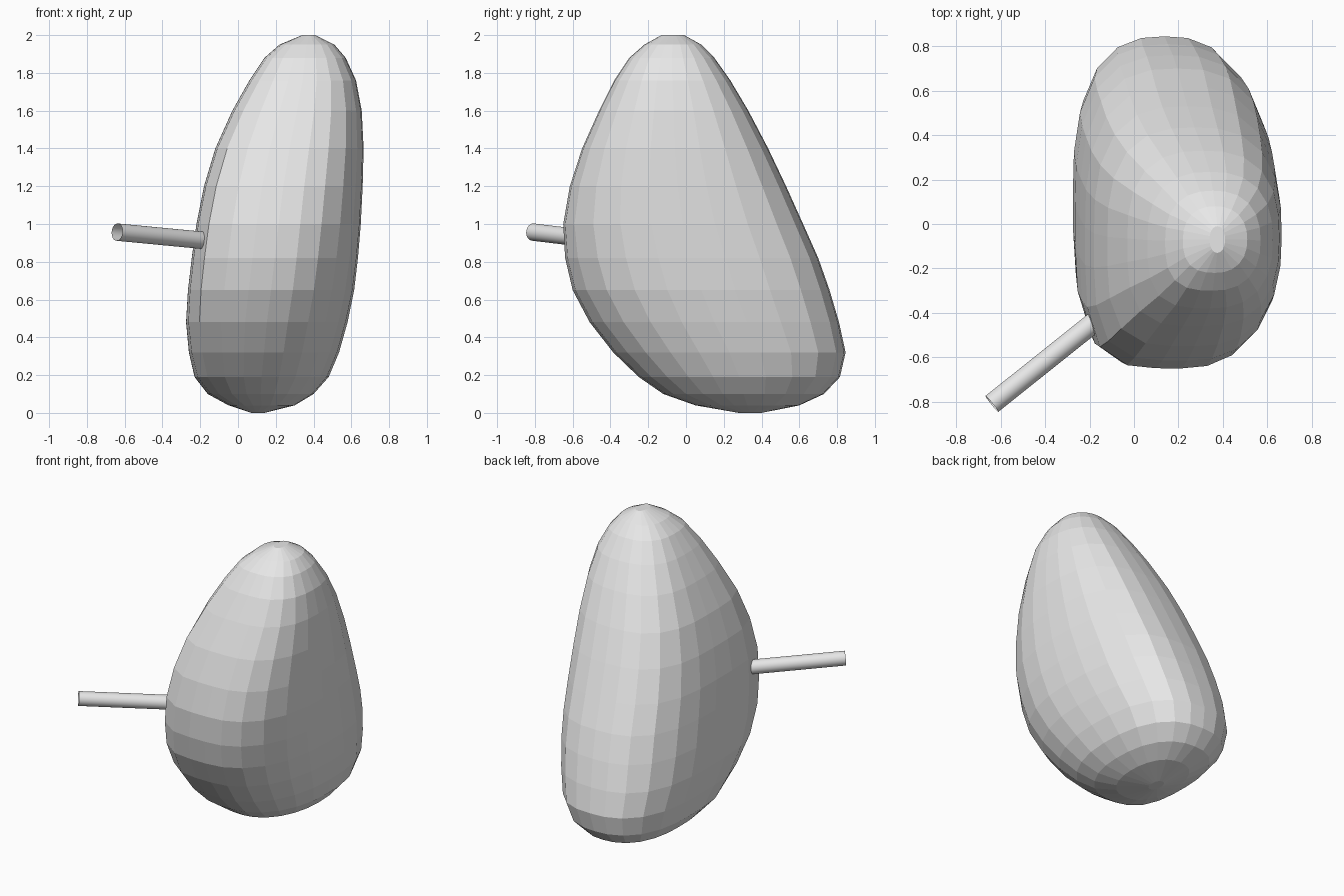
import bpy, bmesh, math
from mathutils import Vector

if "Cube" in bpy.data.objects:
    bpy.data.objects.remove(bpy.data.objects["Cube"])

grey = bpy.data.materials.new("light grey")
grey.diffuse_color = (0.8, 0.8, 0.8, 1)
grey.use_nodes = True
grey.node_tree.nodes["Principled BSDF"].inputs["Base Color"].default_value = grey.diffuse_color


def make_object(name, bm):
    bmesh.ops.recalc_face_normals(bm, faces=bm.faces[:])
    mesh = bpy.data.meshes.new(name)
    bm.to_mesh(mesh)
    bm.free()
    mesh.materials.append(grey)
    obj = bpy.data.objects.new(name, mesh)
    bpy.context.collection.objects.link(obj)
    return obj


# Body: horizontal sections as (z, x min, x max, y min, y max)
SECTIONS = [
    (0.00, 0.07, 0.14, 0.28, 0.40), (0.04, -0.05, 0.30, 0.05, 0.60),
    (0.10, -0.16, 0.40, -0.12, 0.73), (0.19, -0.23, 0.48, -0.25, 0.815),
    (0.32, -0.26, 0.535, -0.385, 0.845), (0.48, -0.275, 0.58, -0.51, 0.81),
    (0.65, -0.265, 0.615, -0.60, 0.76), (0.82, -0.245, 0.635, -0.64, 0.70),
    (1.00, -0.22, 0.65, -0.65, 0.62), (1.20, -0.18, 0.66, -0.615, 0.53),
    (1.40, -0.12, 0.665, -0.55, 0.435), (1.60, -0.03, 0.655, -0.46, 0.33),
    (1.76, 0.06, 0.625, -0.38, 0.235), (1.88, 0.14, 0.57, -0.30, 0.15),
    (1.95, 0.22, 0.51, -0.22, 0.08), (2.00, 0.34, 0.41, -0.13, -0.01),
]
SIDES = 24


def squareness(c, s, z):
    """Corner fullness: full at front left, slanted at front right."""
    if s >= 0:
        n = 2.8
    elif c < 0:
        n = 4.2
    else:
        n = 2.0 + 0.4 * z
    return 2.1 + (n - 2.1) * math.sin(math.pi * z / 2) ** 0.5 if 0 < z < 2 else 2.1


bm = bmesh.new()
rings = []
for z, x0, x1, y0, y1 in SECTIONS:
    ring = []
    for i in range(SIDES):
        a = 2 * math.pi * i / SIDES
        c, s = math.cos(a), math.sin(a)
        n = squareness(c, s, z)
        r = (abs(c) ** n + abs(s) ** n) ** (-1 / n)
        ring.append(bm.verts.new(((x0 + x1) / 2 + r * c * (x1 - x0) / 2,
                                  (y0 + y1) / 2 + r * s * (y1 - y0) / 2, z)))
    rings.append(ring)
for low, high in zip(rings, rings[1:]):
    for i in range(SIDES):
        j = (i + 1) % SIDES
        bm.faces.new((low[i], low[j], high[j], high[i]))
bm.faces.new(rings[0][::-1])
bm.faces.new(rings[-1])
make_object("body", bm)

# Stem: thin open tube leaving the front left side
outer = Vector((-0.64, -0.81, 0.957))
inner = Vector((-0.17, -0.435, 0.912))
axis = inner - outer
bm = bmesh.new()
bmesh.ops.create_cone(bm, cap_ends=False, segments=32, radius1=0.046,
                      radius2=0.046, depth=axis.length)
turn = axis.to_track_quat('Z', 'Y').to_matrix()
bmesh.ops.rotate(bm, verts=bm.verts[:], matrix=turn)
bmesh.ops.translate(bm, verts=bm.verts[:], vec=(outer + inner) / 2)
for f in bm.faces:
    f.smooth = True
make_object("stem", bm)
